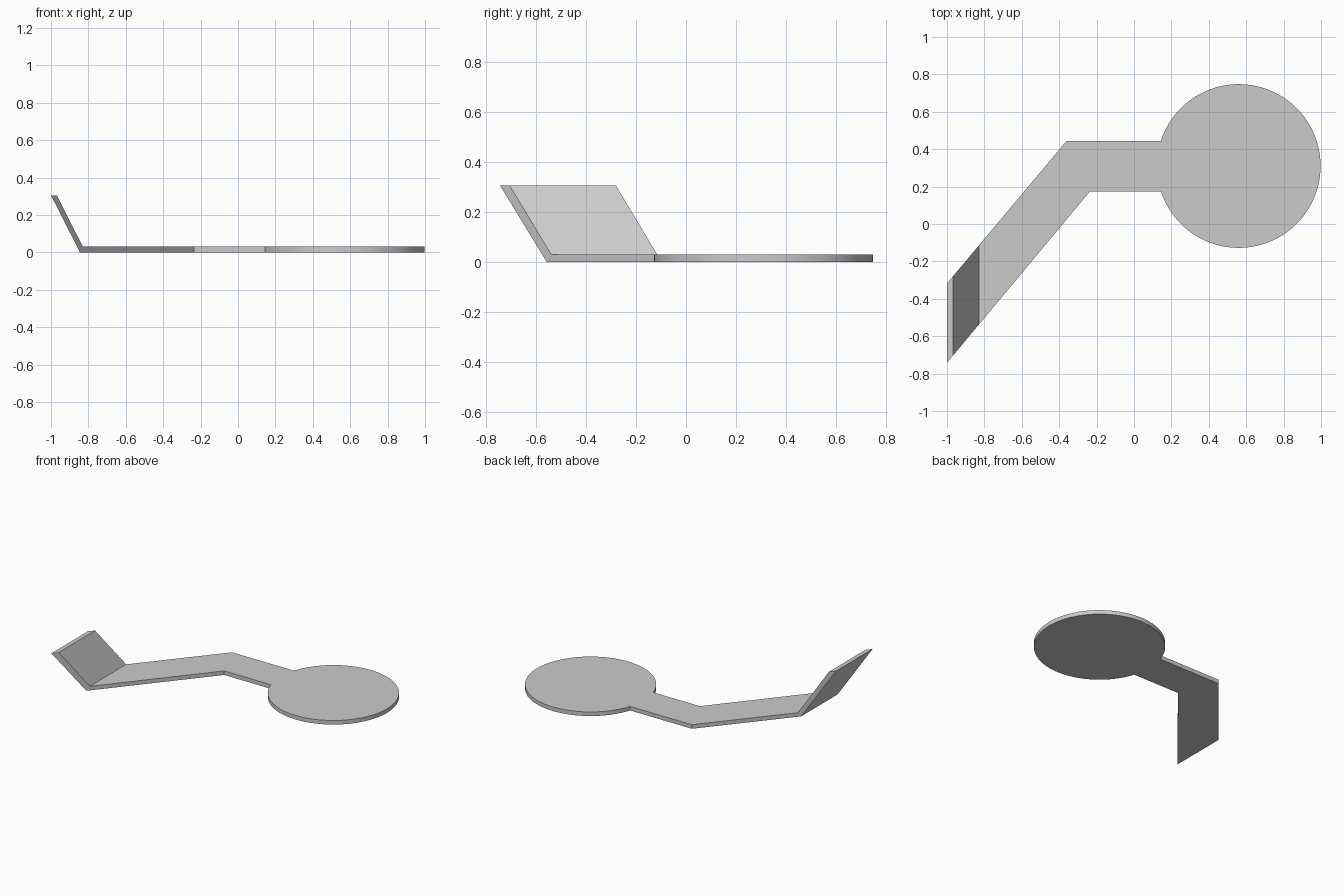
import bpy
import bmesh
from math import asin, cos, sin, pi

old = bpy.data.objects.get("Cube")
if old:
    bpy.data.objects.remove(old, do_unlink=True)

THICK, TAB_TOP = 0.03, 0.305
CX, CY, R = 0.56, 0.31, 0.4375          # round pad
HALF = 0.135                            # half width of the neck
BACK, FRONT = (-0.36, CY + HALF), (-0.235, CY - HALF)   # corners of the bend
BACK_END, FRONT_END = -0.318, -0.7425   # y of the arm edges at x = -1


def edge_point(corner, y_end, x):
    """Point at x on the slanted arm edge that starts at corner."""
    t = (corner[0] - x) / (corner[0] + 1)
    return x, corner[1] + t * (y_end - corner[1])


def arm_end(x):
    return edge_point(BACK, BACK_END, x), edge_point(FRONT, FRONT_END, x)


# Flat outline: slanted arm, neck and round pad
back_fold, front_fold = arm_end(-0.845)
outline = [back_fold, front_fold, FRONT]
gap = asin(HALF / R)
steps = 96
for i in range(steps + 1):
    a = -pi + gap + (2 * pi - 2 * gap) * i / steps
    outline.append((CX + R * cos(a), CY + R * sin(a)))
outline.append(BACK)

bm = bmesh.new()
bottom = [bm.verts.new((x, y, 0)) for x, y in outline]
top = [bm.verts.new((x, y, THICK)) for x, y in outline]
bm.faces.new(bottom[::-1])
bm.faces.new(top)
n = len(outline)
for i in range(1, n):
    j = (i + 1) % n
    bm.faces.new((bottom[i], bottom[j], top[j], top[i]))

# Mitre the top of the fold
for v, (x, y) in zip(top[:2], arm_end(-0.83)):
    v.co.x, v.co.y = x, y

# Raised tab, continuing the arm upward from the fold
outer = [bm.verts.new((x, y, TAB_TOP)) for x, y in arm_end(-1.0)]
inner = [bm.verts.new((x, y, TAB_TOP)) for x, y in arm_end(-0.968)]
bm.faces.new((bottom[0], bottom[1], outer[1], outer[0]))
bm.faces.new((top[0], inner[0], inner[1], top[1]))
bm.faces.new((outer[0], outer[1], inner[1], inner[0]))
for k in (0, 1):
    bm.faces.new((bottom[k], outer[k], inner[k], top[k]))
bmesh.ops.recalc_face_normals(bm, faces=bm.faces)

mesh = bpy.data.meshes.new("bent_arm_with_round_pad")
bm.to_mesh(mesh)
bm.free()
plate = bpy.data.objects.new("bent_arm_with_round_pad", mesh)
bpy.context.collection.objects.link(plate)

# Plain grey finish
grey = (0.6, 0.6, 0.6, 1)
mat = bpy.data.materials.new("plain_grey")
mat.use_nodes = True
mat.diffuse_color = grey
mat.node_tree.nodes["Principled BSDF"].inputs["Base Color"].default_value = grey
mesh.materials.append(mat)

bpy.ops.object.select_all(action="DESELECT")
plate.select_set(True)
bpy.context.view_layer.objects.active = plate
bpy.ops.object.shade_smooth_by_angle()
